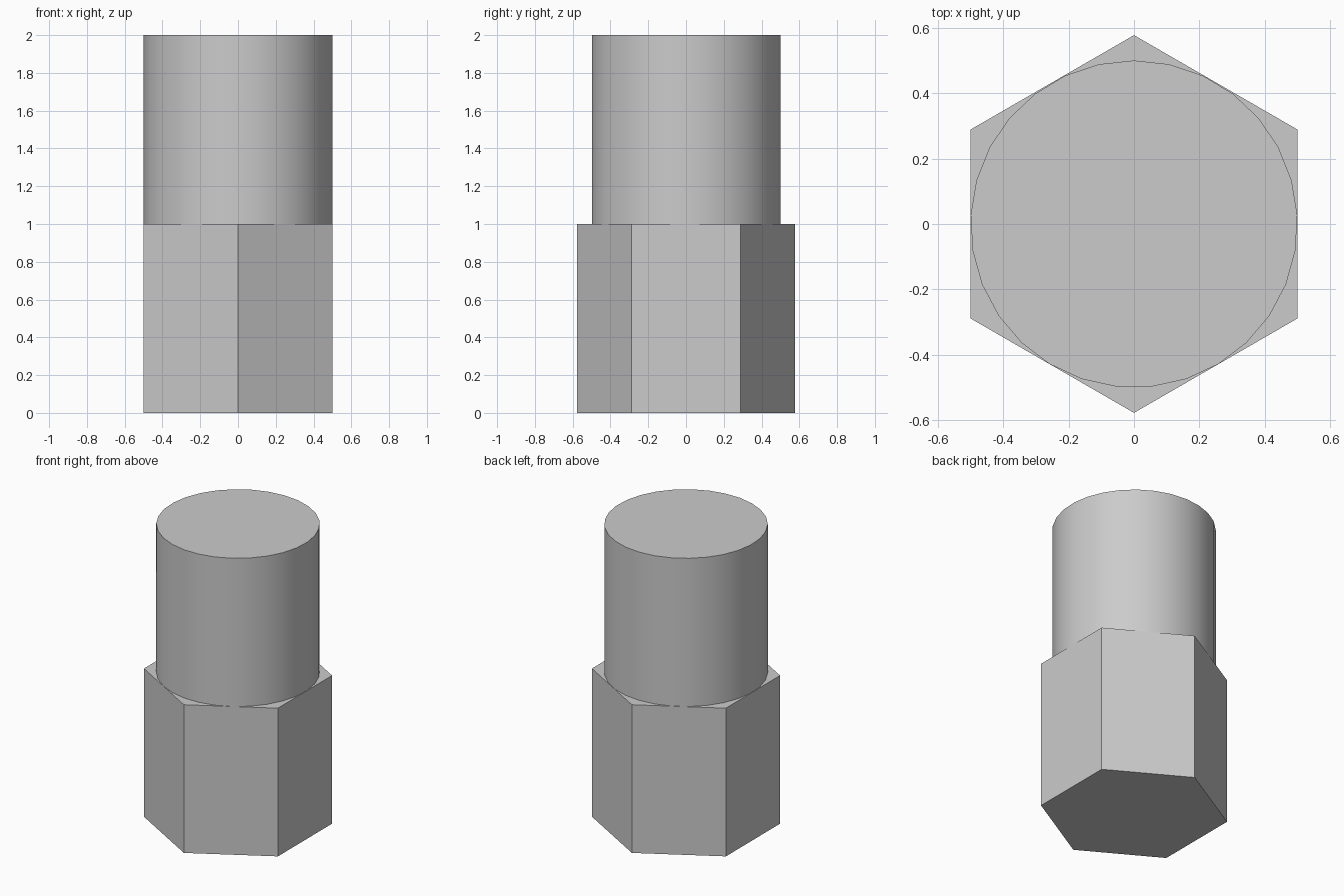
import bpy
import math

if "Cube" in bpy.data.objects:
    bpy.data.objects.remove(bpy.data.objects["Cube"], do_unlink=True)

# Single grey material
grey = bpy.data.materials.new("plain grey")
grey.use_nodes = True
colour = (0.6, 0.6, 0.6, 1)
grey.diffuse_color = colour
grey.node_tree.nodes["Principled BSDF"].inputs["Base Color"].default_value = colour


def add_prism(name, sides, radius, bottom, top):
    """Upright prism with a corner pointing to the back."""
    bpy.ops.mesh.primitive_cylinder_add(
        vertices=sides, radius=radius, depth=top - bottom,
        location=(0, 0, (bottom + top) / 2))
    obj = bpy.context.object
    obj.name = name
    obj.data.materials.append(grey)
    return obj


# Hexagonal base, as wide across its flats as the shaft
shaft_radius = 0.5
add_prism("hexagonal_base", 6, shaft_radius / math.cos(math.pi / 6), 0, 1)

# Round shaft with smooth sides and crisp rims
add_prism("round_shaft", 29, shaft_radius, 1, 2)
bpy.ops.object.shade_smooth_by_angle(angle=math.radians(30))
